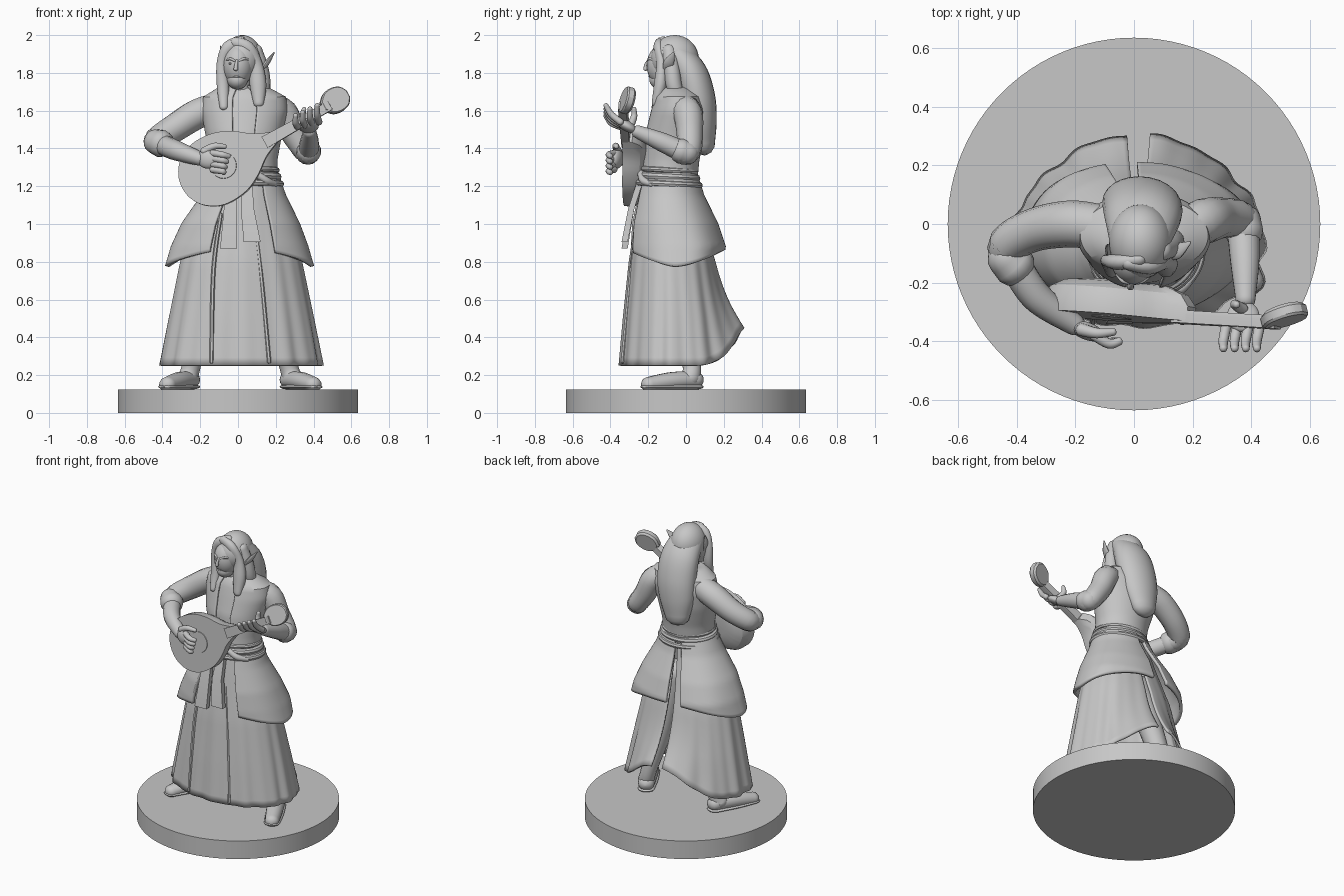
import bpy, bmesh, math
from mathutils import Vector, Matrix

if "Cube" in bpy.data.objects:
    bpy.data.objects.remove(bpy.data.objects["Cube"])

GREY = (0.57, 0.57, 0.57, 1)
stone = bpy.data.materials.new("plain grey")
stone.use_nodes = True
stone.diffuse_color = GREY
stone.node_tree.nodes["Principled BSDF"].inputs["Base Color"].default_value = GREY


def finish(name, bm, angle=40, thick=0):
    bmesh.ops.remove_doubles(bm, verts=bm.verts, dist=0.0004)
    bmesh.ops.recalc_face_normals(bm, faces=bm.faces)
    me = bpy.data.meshes.new(name)
    bm.to_mesh(me)
    bm.free()
    ob = bpy.data.objects.new(name, me)
    bpy.context.collection.objects.link(ob)
    me.materials.append(stone)
    if thick:
        mod = ob.modifiers.new("thickness", "SOLIDIFY")
        mod.thickness, mod.offset = thick, 0
    bpy.ops.object.select_all(action="DESELECT")
    ob.select_set(True)
    bpy.context.view_layer.objects.active = ob
    bpy.ops.object.shade_smooth_by_angle(angle=math.radians(angle))


def skin(bm, rings, closed=True, caps=True):
    """Bridge rings of points with quads."""
    vs = [[bm.verts.new(p) for p in r] for r in rings]
    n = len(vs[0])
    for a, b in zip(vs, vs[1:]):
        for i in range(n if closed else n - 1):
            j = (i + 1) % n
            bm.faces.new((a[i], a[j], b[j], b[i]))
    if caps:
        bm.faces.new(vs[0])
        bm.faces.new(vs[-1])


def spline(pts, t):
    """Smooth interpolation through control rows, t from 0 to 1."""
    s = t * (len(pts) - 1)
    i = min(int(s), len(pts) - 2)
    f = s - i
    p0, p1, p2, p3 = (pts[max(0, min(len(pts) - 1, i + k))] for k in (-1, 0, 1, 2))
    return [b + f * ((c - a) + f * (2 * a - 5 * b + 4 * c - d + f * (3 * (b - c) + d - a))) / 2
            for a, b, c, d in zip(p0, p1, p2, p3)]


def sweep(name, pts, flat=1, ref=(0, 1, 0), sides=14, steps=20):
    """Round-ended limb through (x, y, z, radius) points."""
    rings = []
    for k in range(-3, steps + 4):
        t = max(0, min(1, k / steps))
        x, y, z, r = spline(pts, t)
        tan = Vector(spline(pts, min(1, t + .02))[:3]) - Vector(spline(pts, max(0, t - .02))[:3])
        tan.normalize()
        side = tan.cross(Vector(ref)).normalized()
        up = side.cross(tan)
        over = max(-k, k - steps, 0) / 3 * math.radians(85)
        c = Vector((x, y, z)) + tan * math.sin(over) * r * .8 * (1 if k > 0 else -1)
        r *= math.cos(over)
        rings.append([c + side * r * math.cos(a) + up * r * flat * math.sin(a)
                      for a in (2 * math.pi * i / sides for i in range(sides))])
    bm = bmesh.new()
    skin(bm, rings)
    finish(name, bm)


def ball(name, loc, size, rot=(0, 0, 0)):
    bm = bmesh.new()
    bmesh.ops.create_uvsphere(bm, u_segments=28, v_segments=18, radius=1)
    m = Matrix.Translation(loc)
    for ax, ang in zip("XYZ", rot):
        m = m @ Matrix.Rotation(math.radians(ang), 4, ax)
    bm.transform(m @ Matrix.Diagonal((*size, 1)))
    finish(name, bm, 60)


def cloth(name, rows, a0, a1, hem, top=None, pleat=0, folds=1, tail=0, thick=.014, square=1, nu=120, nv=24):
    """Garment through (z, cx, cy, rx, ry) rows; angle 0 faces the front, square < 1 fills the back corners."""
    top = top or rows[0][0]

    def at(z):
        for p, q in zip(rows, rows[1:]):
            if z >= q[0]:
                break
        f = (z - p[0]) / (q[0] - p[0])
        return [m + (n - m) * f for m, n in zip(p, q)][1:]

    rings = []
    for k in range(nv + 1):
        ring = []
        for i in range(nu + 1):
            d = a0 + (a1 - a0) * i / nu
            a = math.radians(d)
            v = k / nv
            z = top + (hem(d) - top) * v
            cx, cy, rx, ry = at(z)
            w = 1 + pleat * v * (math.sin(folds * a) + .7 * math.sin(1.6 * folds * a + 1))
            s, c = math.sin(a), math.cos(a)
            power = 1 + (square - 1) * v if c < 0 else 1
            x = cx + rx * w * math.copysign(abs(s) ** power, s)
            y = cy - ry * w * math.copysign(abs(c) ** power, c)
            y += tail * v ** 4 * max(0, -c) ** 4
            ring.append((x, y, z))
        rings.append(ring)
    bm = bmesh.new()
    skin(bm, rings, closed=False, caps=False)
    finish(name, bm, 35, thick)


def plate(name, outline, levels, m):
    """Outline in the (u, w) plane, pushed through (depth, scale) levels."""
    cu = sum(p[0] for p in outline) / len(outline)
    bm = bmesh.new()
    skin(bm, [[m @ Vector((cu + (u - cu) * s, w * s, -d)) for u, w in outline] for d, s in levels])
    finish(name, bm, 30)


# Round stand
bm = bmesh.new()
bmesh.ops.create_cone(bm, cap_ends=True, segments=96, radius1=.635, radius2=.635, depth=.125,
                      matrix=Matrix.Translation((0, 0, .0625)))
finish("round_stand", bm, 30)

# Shoes and legs
for tag, s, heel, toe in (("right", -1, (-.25, .05), (-.375, -.2)), ("left", 1, (.27, .05), (.4, -.2))):
    hx, hy = heel
    tx, ty = toe
    mx, my = (hx + tx) / 2, (hy + ty) / 2
    sweep(tag + "_shoe", [(hx, hy, .175, .052), (mx, my, .168, .054), (tx, ty, .15, .045)], .9, (0, 0, 1))
    sweep(tag + "_sole", [(hx, hy, .138, .052), (mx, my, .138, .058), (tx, ty, .138, .05)], .28, (0, 0, 1))
    sweep(tag + "_leg", [(.03 + s * .1, -.07, .95, .09), (s * .2, -.02, .55, .07),
                         (hx - s * .005, hy - .02, .26, .05), (hx + s * .02, hy - .03, .18, .055)])

# Underskirt with raised back hem, and the overskirt's two side panels
skirt = [(1.27, .04, -.09, .155, .13), (1.1, .03, -.09, .21, .16), (.8, .015, -.08, .315, .215),
         (.5, .015, -.075, .375, .25), (.24, .015, -.075, .425, .272)]


def skirt_hem(d):
    back = max(0, -math.cos(math.radians(d)))
    return .25 + .2 * back ** 6


cloth("underskirt", skirt, -177, 177, skirt_hem, pleat=.014, folds=13, tail=.12, square=.78, nu=200)
over = [(1.27, .04, -.09, .165, .14), (1.15, .03, -.088, .215, .175), (1, .015, -.07, .305, .23),
        (.88, .01, -.055, .355, .255), (.76, .01, -.06, .39, .24)]


def over_hem(d):
    return .775 + .09 * abs(math.cos(math.radians(d))) ** 1.5


cloth("left_overskirt", over, 31, 180, over_hem, pleat=.012, folds=4, thick=.02, square=.85)
cloth("right_overskirt", over, 194, 334, over_hem, pleat=.012, folds=4, thick=.02, square=.85)

# Front hanging tabs and coat edges
for name, x0, x1, low in (("right_tab", -.04, -.05, .87), ("left_tab", .05, .075, .905)):
    bm = bmesh.new()
    skin(bm, [[(x + s * w, y + e, z) for s, e in ((-1, -.016), (1, -.016), (1, .016), (-1, .016))]
              for x, y, z, w in ((x0, -.245, 1.22, .025), (x0, -.29, 1.08, .035), (x1, -.325, low, .045))])
    finish(name, bm, 30)
for x, low in ((-.13, -.14), (.12, .165)):
    sweep("coat_edge", [(x * .7, -.25, 1.05, .01), (x, -.29, .75, .011), (low, -.335, .27, .011)], 1, (0, 1, 0), 6)

# Torso, waistcoat, neck and belts
torso = [(1.74, .025, -.06, .03, .03), (1.71, .03, -.05, .13, .075), (1.67, .035, -.04, .2, .11),
         (1.6, .035, -.04, .21, .13), (1.48, .03, -.06, .185, .14), (1.34, .035, -.08, .155, .13),
         (1.22, .04, -.09, .15, .128)]
cloth("torso", torso, -180, 180, lambda d: 1.22, thick=0)
vest = [(z, x, y, a + .012, b + .014) for z, x, y, a, b in torso]
cloth("waistcoat", vest, 17, 343, lambda d: 1.25, top=1.73)
sweep("neck", [(.025, -.05, 1.66, .065), (.015, -.07, 1.73, .055), (.01, -.08, 1.79, .055)])
for z, r, out in ((1.285, .014, 0), (1.25, .02, .004), (1.212, .017, .02)):
    loop = [(.04 + (.167 + out) * math.sin(a), -.09 - (.142 + out) * math.cos(a), z + .008 * math.cos(a), r)
            for a in (math.radians(15 * i) for i in range(25))]
    sweep("belt", loop, 1, (0, 0, 1), 8, 72)
sweep("belt_knot", [(.09, -.24, 1.27, .018), (.15, -.225, 1.23, .02), (.2, -.18, 1.21, .014)])

# Arms with rolled cuffs
sweep("right_sleeve", [(-.12, -.01, 1.615, .078), (-.22, .0, 1.58, .08), (-.34, -.02, 1.505, .074),
                       (-.43, -.07, 1.445, .068), (-.415, -.12, 1.428, .064)], ref=(0, 0, 1))
sweep("right_cuff", [(-.44, -.11, 1.437, .066), (-.405, -.145, 1.425, .073)], steps=4)
sweep("right_forearm", [(-.41, -.13, 1.425, .055), (-.33, -.25, 1.39, .053), (-.2, -.345, 1.345, .037)])
sweep("left_sleeve", [(.17, -.02, 1.62, .075), (.24, .01, 1.585, .078), (.295, .02, 1.48, .07),
                      (.36, .015, 1.385, .064), (.376, -.03, 1.375, .058)], ref=(1, 0, 0))
sweep("left_cuff", [(.368, .015, 1.375, .064), (.376, -.03, 1.388, .066)], steps=4, ref=(1, 0, 0))
sweep("left_forearm", [(.372, -.01, 1.38, .056), (.378, -.13, 1.435, .05), (.38, -.26, 1.49, .034)], ref=(1, 0, 0))

# Hands
ball("right_palm", (-.16, -.365, 1.345), (.062, .03, .052), (0, 8, -20))
for i in range(4):
    z = 1.375 - .029 * i
    sweep("right_finger", [(-.135, -.38, z, .018), (-.085, -.408, z - .008, .017), (-.05 - .008 * i, -.4, z - .016, .014)])
sweep("right_thumb", [(-.18, -.36, 1.385, .022), (-.125, -.372, 1.412, .018), (-.07, -.368, 1.41, .013)])
ball("left_palm", (.372, -.315, 1.52), (.056, .06, .028), (-30, 0, 0))
for i in range(4):
    x = .305 + .038 * i
    sweep("left_finger", [(x + .01, -.345, 1.515 + .008 * i, .018), (x, -.395, 1.535 + .015 * i, .017),
                          (x, -.425, 1.575 + .018 * i, .013)], ref=(1, 0, 0))
sweep("left_thumb", [(.37, -.29, 1.53, .02), (.345, -.275, 1.57, .017), (.35, -.275, 1.61, .012)], ref=(1, 0, 0))

# Lute
u = Vector((.87, -.05, .49)).normalized()
n = u.cross(Vector((-.49, .1, .87))).normalized()
w = n.cross(u)
m = Matrix((u, w, n)).transposed().to_4x4()
m.translation = Vector((-.12, -.315, 1.285))
half = [(-.2, 0), (-.19, .06), (-.15, .125), (-.08, .172), (.0, .187), (.1, .174), (.19, .13), (.27, .07), (.36, .03)]
curve = [spline(half, i / 32) for i in range(33)]
body = curve + [(a, -b) for a, b in reversed(curve[1:])]
plate("lute_body", body, [(0, 1), (.05, 1), (.09, .9), (.115, .7), (.125, .4)], m)
plate("lute_neck", [(.3, -.033), (.3, .033), (.7, .024), (.7, -.024)], [(-.008, 1), (.022, 1), (.036, .9)], m)
spade = [(0, .024), (.04, .06), (.09, .068), (.135, .054), (.16, .02)]
spade = [spline(spade, i / 12) for i in range(13)]
plate("lute_head", spade + [(a, -b) for a, b in reversed(spade)], [(-.014, .92), (-.006, 1), (.022, 1), (.034, .85)],
      m @ Matrix.Translation((.66, .014, 0)) @ Matrix.Rotation(math.radians(22), 4, "Y"))
ring = [(.05 + .07 * math.cos(a), .07 * math.sin(a)) for a in (math.radians(10 * i) for i in range(36))]
plate("sound_hole_plate", ring, [(-.003, .97), (.002, 1)], m)

# Head and face
ball("face", (0, -.118, 1.84), (.08, .09, .112))
ball("jaw", (-.003, -.128, 1.768), (.056, .066, .055), (12, 0, 0))
sweep("nose", [(-.006, -.2, 1.865, .007), (-.01, -.212, 1.842, .009), (-.012, -.214, 1.82, .012)], ref=(1, 0, 0))
sweep("mouth", [(-.025, -.186, 1.778, .003), (-.008, -.193, 1.78, .005), (.012, -.188, 1.778, .003)], ref=(0, 0, 1))
for s in (-1, 1):
    sweep("brow", [(-.006 + s * .012, -.201, 1.864, .006), (-.004 + s * .035, -.194, 1.874, .007),
                   (s * .058, -.172, 1.87, .006)], ref=(0, 0, 1))
    ball("eye", (-.005 + s * .032, -.19, 1.85), (.014, .009, .006))
    ball("cheek", (s * .036, -.16, 1.812), (.024, .027, .03))
sweep("right_ear", [(-.07, -.1, 1.83, .018), (-.088, -.09, 1.88, .022), (-.092, -.075, 1.94, .005)], .45, (1, 0, 0))
sweep("left_ear", [(.12, -.1, 1.81, .022), (.155, -.09, 1.855, .028), (.19, -.065, 1.905, .007)], .45, (1, 0, 0))

# Long hair: crown, back fall and front locks
ball("hair_crown", (.022, -.06, 1.873), (.108, .128, .127), (-10, 0, 0))
sweep("hair_back", [(.02, -.055, 1.9, .105), (.03, .02, 1.8, .13), (.028, .06, 1.67, .135),
                    (.014, .078, 1.54, .122), (.002, .092, 1.435, .09)], .7, (0, 1, 0), 24, 28)
sweep("right_lock", [(.02, -.12, 1.965, .03), (-.05, -.13, 1.935, .034), (-.085, -.125, 1.85, .028),
                     (-.08, -.13, 1.73, .032), (-.075, -.165, 1.62, .022)], .8)
sweep("left_lock", [(-.02, -.135, 1.962, .028), (.05, -.145, 1.935, .034), (.094, -.13, 1.85, .034),
                    (.106, -.135, 1.74, .044), (.11, -.16, 1.64, .028)], .8)
sweep("left_side_lock", [(.09, -.09, 1.92, .038), (.12, -.075, 1.82, .042), (.13, -.06, 1.72, .042), (.12, -.02, 1.64, .03)])
